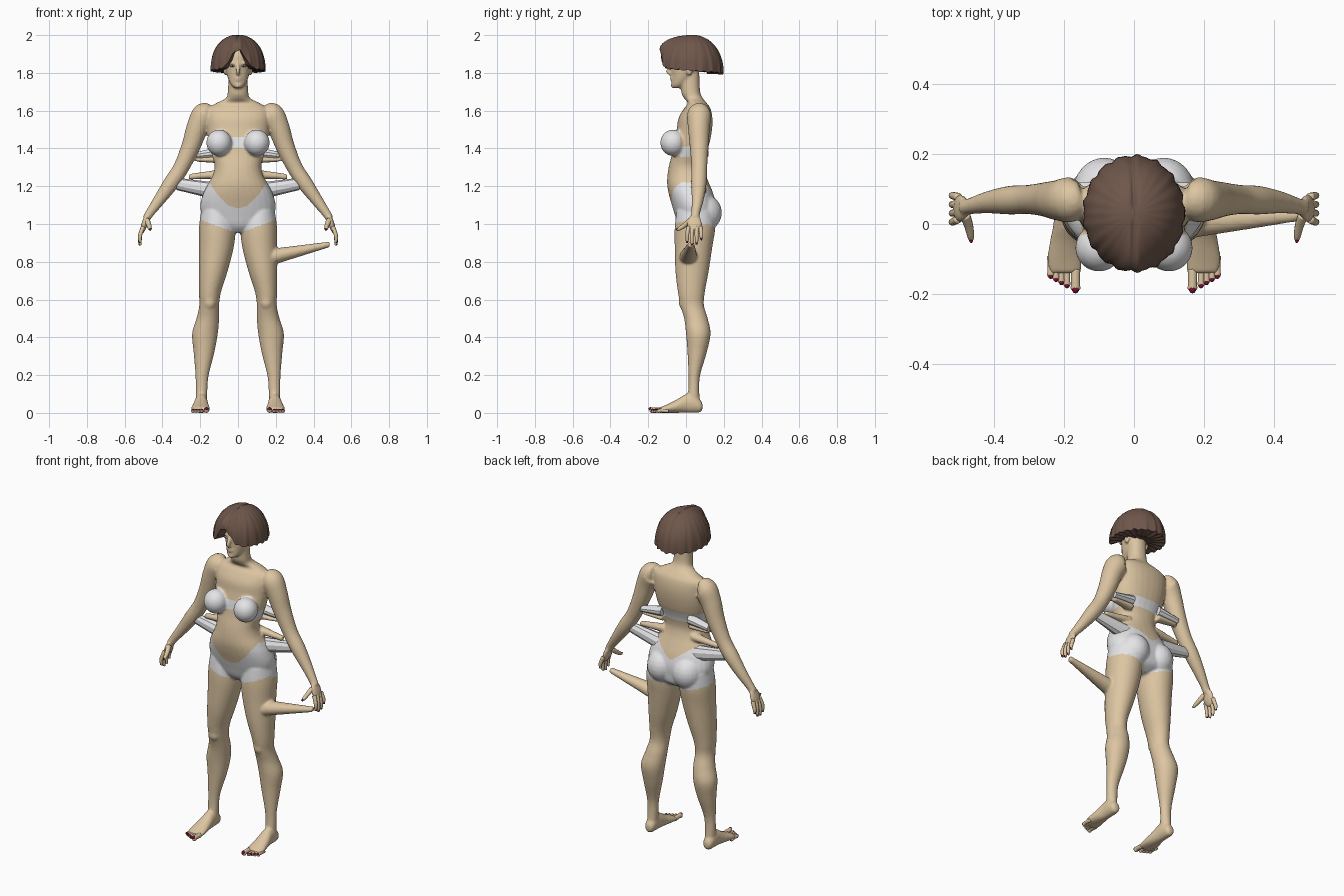
import bpy, bmesh, math
from mathutils import Vector, Matrix

if "Cube" in bpy.data.objects:
    bpy.data.objects.remove(bpy.data.objects["Cube"])


def material(name, rgb):
    m = bpy.data.materials.new(name)
    m.use_nodes = True
    m.diffuse_color = (*rgb, 1)
    bsdf = m.node_tree.nodes["Principled BSDF"]
    bsdf.inputs["Base Color"].default_value = (*rgb, 1)
    bsdf.inputs["Roughness"].default_value = 0.8
    return m


SKIN = material("skin", (0.72, 0.56, 0.36))
WHITE = material("white cloth", (0.8, 0.8, 0.82))
HAIR = material("brown hair", (0.16, 0.095, 0.07))
NAIL = material("dark red nails", (0.2, 0.005, 0.03))
EYE = material("eye grey", (0.5, 0.48, 0.45))
IRIS = material("dark iris", (0.08, 0.06, 0.05))


def spline(rows, steps):
    """Smoothly interpolate rows of numbers."""
    out = []
    for i in range(len(rows) - 1):
        a, b, c, d = (rows[max(i - 1, 0)], rows[i], rows[i + 1], rows[min(i + 2, len(rows) - 1)])
        for k in range(steps):
            t = k / steps
            out.append([q + t * (r - p + t * (2*p - 5*q + 4*r - s + t * (3*(q - r) + s - p))) / 2
                        for p, q, r, s in zip(a, b, c, d)])
    return out + [list(rows[-1])]


def skin_rings(bm, rings, s=1):
    """Bridge rings of points and cap both ends; s=-1 mirrors in x."""
    loops = [[bm.verts.new((p[0] * s, p[1], p[2])) for p in ring] for ring in rings]
    n = len(loops[0])
    faces = [bm.faces.new((a[i], a[(i + 1) % n], b[(i + 1) % n], b[i]))
             for a, b in zip(loops, loops[1:]) for i in range(n)]
    faces += [bm.faces.new(loops[0]), bm.faces.new(loops[-1])]
    bmesh.ops.recalc_face_normals(bm, faces=faces)


def loft(bm, axis, rows, s=1, steps=5, sides=28, power=1.0):
    """Oval sections along an axis: (position, min, max, min, max)."""
    rings = []
    for pos, a0, a1, b0, b1 in spline(rows, steps):
        ring = []
        for i in range(sides):
            t = math.tau * (i + 0.5) / sides
            c, d = math.cos(t), math.sin(t)
            c, d = math.copysign(abs(c) ** power, c), math.copysign(abs(d) ** power, d)
            p = [(a0 + a1 + (a1 - a0) * c) / 2, (b0 + b1 + (b1 - b0) * d) / 2]
            p.insert(axis, pos)
            ring.append(p)
        rings.append(ring)
    skin_rings(bm, rings, s)


def tube(bm, path, s=1, steps=5, sides=14):
    """Round tube through (x, y, z, radius) points."""
    pts = spline(path, steps)
    ps = [Vector(p[:3]) for p in pts]
    along = (ps[-1] - ps[0]).normalized()
    ref = Vector((1, 0, 0)) if abs(along.y) > 0.7 else Vector((0, 1, 0))
    rings = []
    for i, p in enumerate(ps):
        t = ps[min(i + 1, len(ps) - 1)] - ps[max(i - 1, 0)]
        u = t.cross(ref).normalized()
        v = t.cross(u).normalized()
        rings.append([p + pts[i][3] * (u * math.cos(math.tau * k / sides) + v * math.sin(math.tau * k / sides))
                      for k in range(sides)])
    skin_rings(bm, rings, s)


def ball(bm, centre, radii, s=1, rot=0.0, detail=24):
    c = Vector((centre[0] * s, centre[1], centre[2]))
    m = Matrix.Translation(c) @ Matrix.Rotation(rot * s, 4, 'Y') @ Matrix.Diagonal((*radii, 1))
    bmesh.ops.create_uvsphere(bm, u_segments=detail, v_segments=detail // 2, radius=1, matrix=m)


def finish(name, bm, *mats, smooth=True):
    me = bpy.data.meshes.new(name)
    bm.to_mesh(me)
    bm.free()
    for m in mats:
        me.materials.append(m)
    for p in me.polygons:
        p.use_smooth = smooth
    ob = bpy.data.objects.new(name, me)
    bpy.context.collection.objects.link(ob)
    return ob


# Torso and neck
body = bmesh.new()
torso = [(.955, .06, -.01, .1), (.99, .14, -.04, .15), (1.05, .19, -.06, .16), (1.1, .2, -.075, .16),
         (1.16, .185, -.092, .145), (1.21, .16, -.1, .125), (1.26, .133, -.098, .105), (1.31, .124, -.09, .095),
         (1.37, .14, -.075, .105), (1.43, .155, -.065, .125), (1.5, .165, -.05, .138), (1.56, .168, -.04, .14),
         (1.61, .16, -.012, .13), (1.64, .115, .01, .11), (1.665, .065, -.01, .09), (1.7, .054, -.025, .075),
         (1.8, .05, -.03, .07)]
loft(body, 2, [(z, -w, w, f, b) for z, w, f, b in torso], power=0.9)

# Head and face
head = [(1.72, .02, -.066, -.03), (1.735, .036, -.077, 0), (1.77, .053, -.075, .04), (1.81, .063, -.077, .07),
        (1.85, .068, -.08, .1), (1.9, .07, -.076, .11), (1.95, .055, -.045, .09)]
loft(body, 2, [(z, -w, w, f, b) for z, w, f, b in head])
tube(body, [(0, -.075, 1.855, .008), (0, -.087, 1.83, .01), (0, -.095, 1.805, .011), (0, -.08, 1.793, .008)])
ball(body, (0, -.073, 1.772), (.02, .012, .006))
ball(body, (0, -.072, 1.761), (.018, .012, .007))
ball(body, (0, -.068, 1.733), (.02, .013, .014))

leg = [(1.07, .03, .195, -.05, .15), (.98, .013, .207, -.06, .155), (.88, .022, .207, -.06, .14),
       (.75, .055, .208, -.056, .12), (.64, .09, .207, -.043, .1), (.57, .1, .205, -.03, .095),
       (.5, .1, .22, -.01, .115), (.42, .107, .243, 0, .13), (.32, .125, .235, .008, .11),
       (.2, .155, .225, .013, .075), (.12, .162, .224, .012, .07), (.05, .165, .222, 0, .075)]
foot = [(.087, .18, .21, .018, .05), (.075, .168, .222, .003, .07), (.04, .162, .228, 0, .1),
        (0, .16, .23, 0, .1), (-.05, .154, .24, 0, .07), (-.1, .148, .248, 0, .045), (-.14, .15, .242, 0, .028)]
arm = [(.15, .075, 1.585, .045), (.18, .07, 1.578, .064), (.215, .068, 1.51, .058), (.25, .07, 1.41, .05),
       (.3, .07, 1.3, .042), (.355, .068, 1.215, .041), (.415, .062, 1.13, .032), (.462, .052, 1.065, .024),
       (.485, .047, 1.03, .022)]
for s in (1, -1):
    loft(body, 2, leg, s)
    loft(body, 1, foot, s)
    tube(body, arm, s, sides=20)
    ball(body, (.495, .045, 1.0), (.016, .04, .055), s, rot=-.3)
    ball(body, (.1, -.068, 1.43), (.068, .068, .07), s)       # breast
    ball(body, (.085, .09, 1.06), (.09, .1, .1), s)           # buttock
    ball(body, (.15, -.012, .585), (.032, .026, .038), s)     # kneecap
    ball(body, (.068, .02, 1.815), (.01, .018, .03), s)       # ear
    ball(body, (.03, -.068, 1.852), (.022, .012, .006), s)    # brow
    # Skin flares at ribs and waist
    loft(body, 0, [(.09, .03, .09, 1.24, 1.29), (.26, .045, .075, 1.235, 1.265)], s, sides=12)
    loft(body, 0, [(.09, .05, .11, 1.32, 1.36), (.22, .07, .11, 1.33, 1.35)], s, sides=12)
# Pointed flare on the left thigh
loft(body, 0, [(.15, -.04, .07, .765, .865), (.2, -.035, .06, .787, .872), (.485, .01, .045, .877, .907)], sides=16)

body = finish("body", body, SKIN, WHITE)
bpy.context.view_layer.objects.active = body
remesh = body.modifiers.new("blend", 'REMESH')
remesh.mode, remesh.voxel_size = 'VOXEL', 0.007
relax = body.modifiers.new("relax", 'SMOOTH')
relax.iterations = 4
for name in ("blend", "relax"):
    bpy.ops.object.modifier_apply(modifier=name)


def is_cloth(x, y, z):
    x = abs(x)
    if x > 0.215:
        return False
    front = y < 0.03
    top = min(1.22, 1.085 + 6 * x * x if front else 1.13 + 0.7 * x)
    low = 0.95 + (0.36 if front else 0.25) * x
    briefs = low < z < top
    if y < -0.03:
        bra = math.hypot(x - 0.1, z - 1.43) < 0.071 or abs(z - 1.43) < 0.028
    else:
        bra = 1.355 < z < 1.41 and x < 0.19
    return briefs or bra


for p in body.data.polygons:
    p.use_smooth = True
    p.material_index = int(is_cloth(*p.center))

# Fingers, toes, nails and eyes
digits, nails, eyes, irises = (bmesh.new() for _ in range(4))
for s in (1, -1):
    for i, tip in enumerate((.9, .887, .892, .915)):
        y = .014 + .021 * i
        ty = y - .008 + .004 * i
        tube(digits, [(.502, y, .985, .012), (.517, ty, .945, .0105), (.519, ty, tip + .015, .009),
                      (.514, ty, tip, .004)], s, sides=10)
        ball(nails, (.522, ty, tip + .008), (.005, .006, .009), s, detail=10)
    tube(digits, [(.482, .025, 1.02, .015), (.472, -.005, .995, .013), (.466, -.035, .975, .01),
                  (.465, -.05, .968, .004)], s, sides=10)
    ball(nails, (.465, -.046, .973), (.006, .009, .005), s, detail=10)
    for i in range(5):
        x, y, r = (.167, -.19, .0145) if i == 0 else (.176 + .0155 * i, -.188 + .009 * i, .0105)
        tube(digits, [(x, y + .06, r, r), (x, y + .02, r + .002, r * .9), (x, y + .006, r, r),
                      (x, y - .003, r, r * .4)], s, sides=10)
        ball(nails, (x, y + .003, r * 1.5), (r * .75, r * .8, r * .6), s, detail=10)
    ball(eyes, (.029, -.071, 1.837), (.014, .01, .007), s, detail=16)
    ball(irises, (.029, -.079, 1.837), (.005, .003, .005), s, detail=10)
finish("fingers_and_toes", digits, SKIN)
finish("nails", nails, NAIL)
finish("eyes", eyes, EYE)
finish("irises", irises, IRIS)

# Cloth flares beside the hips and ribs
for s, side in ((1, "left"), (-1, "right")):
    flare = bmesh.new()
    loft(flare, 0, [(.12, .02, .11, 1.13, 1.22), (.325, .045, .085, 1.18, 1.245)], s, steps=1, sides=10)
    finish(side + "_hip_flare", flare, WHITE, smooth=False)
    flare = bmesh.new()
    loft(flare, 0, [(.09, .06, .12, 1.35, 1.41), (.225, .07, .12, 1.345, 1.38)], s, steps=1, sides=10)
    finish(side + "_rib_flare", flare, WHITE, smooth=False)

# Bobbed hair with a centre parting and wavy hem
hair = bmesh.new()
COLS, ROWS = 120, 18
rings = []
for r in range(1, ROWS + 3):
    t = min(r / ROWS, 1)
    tuck = (1, .8, .5)[max(r - ROWS, 0)]
    ring = []
    for c in range(COLS):
        a = math.tau * c / COLS
        d = abs(math.remainder(a, math.tau))
        hem = 1.812 + .012 * math.cos(d) + .1 * math.exp(-(d / .36) ** 2) + .004 * math.sin(23 * a)
        wave = 1 + t ** 3 * (.018 * math.sin(17 * a) + .01 * math.sin(31 * a))
        w = math.sin(t * math.pi / 2) * wave * tuck
        x, y = .145 * w * math.sin(a), .03 - .166 * w * math.cos(a)
        z = hem + (2.003 - hem) * math.cos(t * math.pi / 2) ** .85 if t < 1 else hem + .012 * (1 - tuck)
        ring.append((x, y, z - .009 * math.exp(-(x / .008) ** 2)))
    rings.append(ring)
skin_rings(hair, rings)
hair = finish("hair", hair, HAIR)
bpy.ops.object.select_all(action='DESELECT')
hair.select_set(True)
bpy.context.view_layer.objects.active = hair
bpy.ops.object.shade_smooth_by_angle(angle=math.radians(50))
